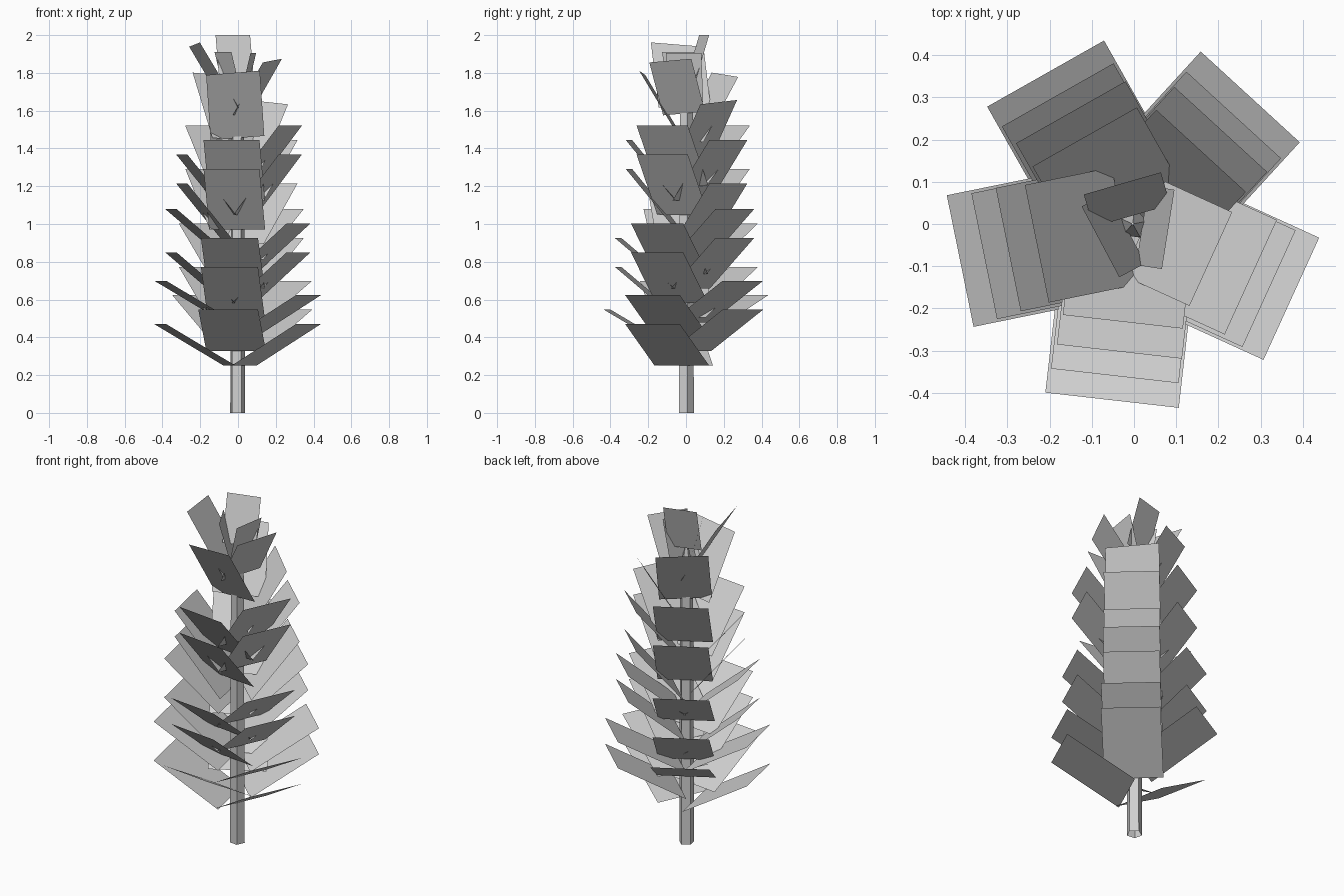
import bpy, bmesh
from math import radians, cos, sin
from mathutils import Vector, Matrix

cube = bpy.data.objects.get("Cube")
if cube:
    bpy.data.objects.remove(cube, do_unlink=True)

# One plain grey for the whole plant
grey = bpy.data.materials.new("plain_grey")
grey.use_nodes = True
color = (0.63, 0.63, 0.63, 1)
grey.diffuse_color = color
grey.node_tree.nodes["Principled BSDF"].inputs["Base Color"].default_value = color


def finish(name, bm):
    mesh = bpy.data.meshes.new(name)
    bm.to_mesh(mesh)
    bm.free()
    mesh.materials.append(grey)
    obj = bpy.data.objects.new(name, mesh)
    bpy.context.collection.objects.link(obj)


def leaf(name, angle, tip_z, base_r, tip_r, rise, width, center=0.0, roll=0.0):
    """Flat rectangular leaf rising outward from the stem."""
    a = radians(angle)
    out = Vector((cos(a), sin(a), 0))
    half = Vector((-sin(a), cos(a), roll)) * width / 2
    axis = Vector((center, center, 0))
    low = axis + out * base_r + Vector((0, 0, tip_z - rise))
    high = axis + out * tip_r + Vector((0, 0, tip_z))
    bm = bmesh.new()
    corners = [low - half, low + half, high + half, high - half]
    bm.faces.new([bm.verts.new(c) for c in corners])
    finish(name, bm)


# Five-sided stem with a pointed tip
def stem_part(name, z0, z1, r0, r1):
    bm = bmesh.new()
    place = Matrix.Translation((-0.003, 0, (z0 + z1) / 2)) @ Matrix.Rotation(radians(-6.5), 4, 'Z')
    bmesh.ops.create_cone(bm, cap_ends=False, segments=5, radius1=r0, radius2=r1,
                          depth=z1 - z0, matrix=place)
    finish(name, bm)


stem_part("stem", 0, 1.62, 0.042, 0.036)
stem_part("stem_tip", 1.62, 1.78, 0.036, 0.002)

# Paired leaves spiral up the stem, steeper and shorter in each tier
TURN, STEP = -144, 0.0765
tiers = [
    # name, first angle, tip height, levels, tip radius, rise, width, axis offset
    ("low", 335.5, 0.47, 4, 0.415, 0.22, 0.318, -0.005),
    ("middle", 263.5, 0.773, 5, 0.357, 0.267, 0.304, -0.005),
    ("high", 191.5, 1.215, 5, 0.304, 0.32, 0.298, 0.0),
]
for tier, first, start, levels, tip_r, rise, width, center in tiers:
    for i in range(levels * 2):
        leaf(f"{tier}_leaf_{i + 1}", first + TURN * i, start + STEP * (i // 2),
             0.04, tip_r, rise, width, center)

# Single steep leaves near the top, slightly rolled
upper = [
    (1.645, 0.235, 0.345, 0.288),
    (1.80, 0.233, 0.345, 0.286),
    (1.79, 0.237, 0.345, 0.284),
    (1.865, 0.2, 0.28, 0.244),
    (1.95, 0.235, 0.345, 0.284),
]
for i, (tip_z, tip_r, rise, width) in enumerate(upper):
    leaf(f"upper_leaf_{i + 1}", 47.5 + TURN * i, tip_z, 0.025, tip_r, rise, width, roll=0.08)

# Small nearly upright leaves forming the crown
for i, (angle, tip_z, tip_r) in enumerate([(-9, 1.905, 0.082), (106, 2.0, 0.1), (208, 1.91, 0.09)]):
    leaf(f"crown_leaf_{i + 1}", angle, tip_z, 0.02, tip_r, 0.26, 0.19)
